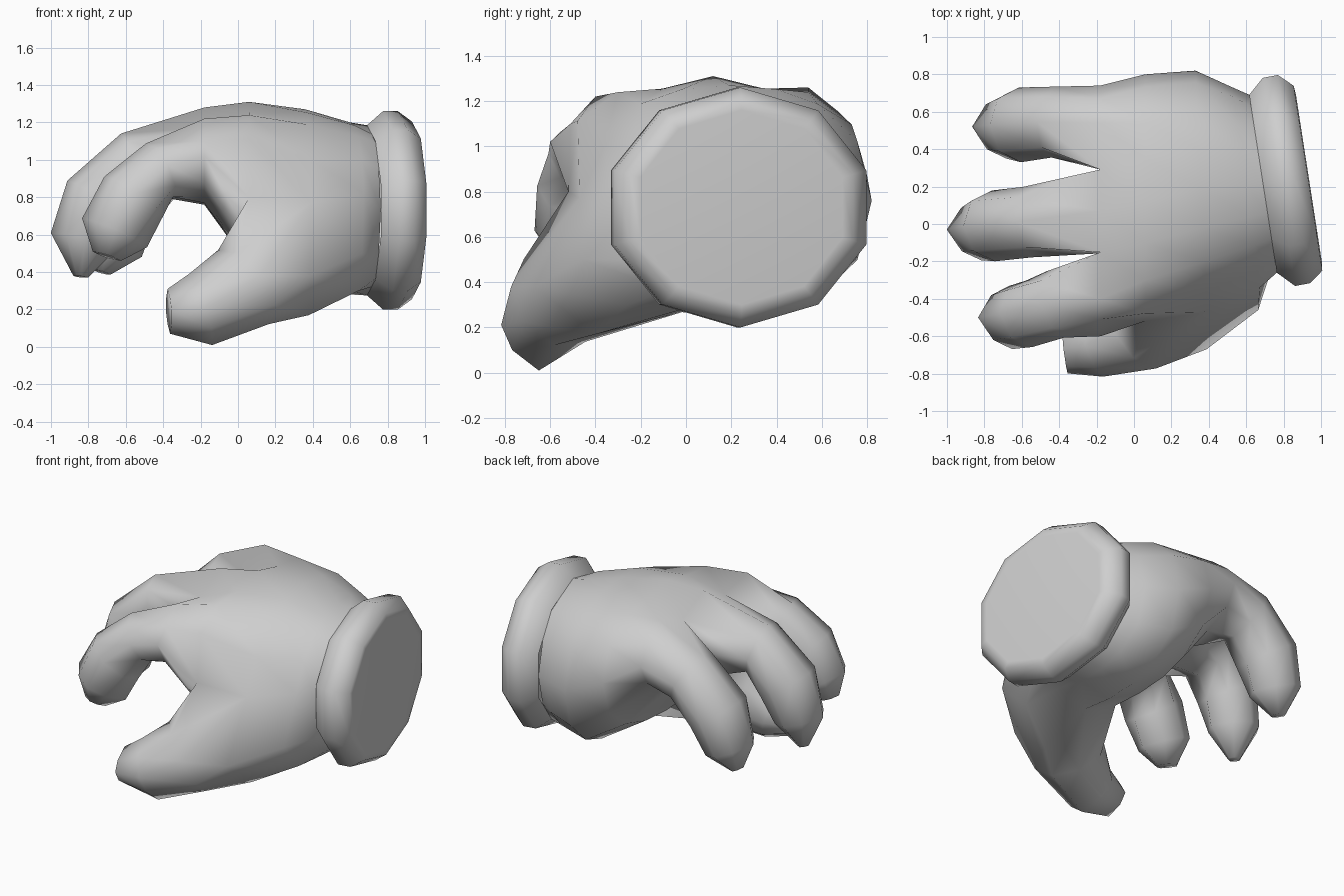
import bpy, bmesh, math
from mathutils import Vector

if "Cube" in bpy.data.objects:
    bpy.data.objects.remove(bpy.data.objects["Cube"])

grey = bpy.data.materials.new("light grey")
grey.diffuse_color = (0.62, 0.62, 0.62, 1)
grey.use_nodes = True
grey.node_tree.nodes["Principled BSDF"].inputs["Base Color"].default_value = grey.diffuse_color


def finish(bm, name):
    bmesh.ops.recalc_face_normals(bm, faces=bm.faces)
    for f in bm.faces:
        f.smooth = True
    mesh = bpy.data.meshes.new(name)
    bm.to_mesh(mesh)
    bm.free()
    mesh.materials.append(grey)
    bpy.context.collection.objects.link(bpy.data.objects.new(name, mesh))


def bridge(bm, a, b):
    n = len(a)
    for i in range(n):
        bm.faces.new((a[i], a[(i + 1) % n], b[(i + 1) % n], b[i]))


def grow(bm, base, sections):
    """Extrude an 8-point opening through oval sections (x, y, z, half width, half height)."""
    prev = base
    start = sum((v.co for v in base), Vector()) / 8
    centres = [start] + [Vector(s[:3]) for s in sections]
    for k, s in enumerate(sections, 1):
        d = centres[min(k + 1, len(sections))] - centres[k - 1]
        d.normalize()
        u = Vector((0, 1, 0))
        u = (u - d * u.dot(d)).normalized()
        v = u.cross(d)
        # the last two sections are more pointed across the finger
        flat = .8 if k > len(sections) - 2 else 1
        pts = [centres[k] + u * s[3] * math.cos(i * math.pi / 4)
               + v * s[4] * math.sin(i * math.pi / 4) * (flat if i % 2 else 1) for i in range(8)]
        # choose the starting point and winding that twist least
        options = [[pts[(o + w * i) % 8] for i in range(8)] for o in range(8) for w in (1, -1)]
        pts = min(options, key=lambda p: sum((p[i] - prev[i].co).length_squared for i in range(8)))
        ring = [bm.verts.new(p) for p in pts]
        bridge(bm, prev, ring)
        prev = ring
    bm.faces.new(prev)


# Palm: rounded sections from the wrist to the knuckles
bm = bmesh.new()
cols = [-.88, -.62, -.33, 0, .33, .62, .9]
stations = [  # x, y centre, z centre, half width, half height, shear
    (.69, .215, .73, .50, .455, -.155),
    (.60, .21, .74, .52, .46, -.14),
    (.36, .19, .76, .63, .51, -.05),
    (.06, .12, .87, .68, .44, 0),
    (-.18, .07, 1.02, .67, .26, 0)]
rings = []
for k, (x, yc, zc, ry, rz, sh) in enumerate(stations):
    prof = [(c, (1 - abs(c) ** 2.3) ** (1 / 2.3)) for c in cols]
    loop = prof + [(1, 0)] + [(c, -h) for c, h in reversed(prof)] + [(-1, 0)]
    if k == 0:  # the wrist follows the ten-sided cuff
        angles = [math.degrees(math.atan2(h, c)) for c, h in loop]
        radii = [math.cos(math.radians(18)) / math.cos(math.radians((t + 18) % 36 - 18)) for t in angles]
        loop = [(r * math.cos(math.radians(t)), r * math.sin(math.radians(t)))
                for r, t in zip(radii, angles)]
    rings.append([bm.verts.new((x + sh * ry * c, yc + ry * c, zc + rz * h)) for c, h in loop])

# Ball of the thumb (13-15, 0) and knuckle shaping (0, 1, 5): y, z per point
shape = {1: {15: (-.34, .82), 14: (-.46, .50), 13: (-.26, .30)},
         2: {0: (-.36, 1.0), 15: (-.47, .77), 14: (-.67, .38), 13: (-.40, .17)},
         3: {15: (-.52, .80), 14: (-.44, .58), 13: (-.30, .50)},
         4: {0: (-.51, 1.10), 1: (-.40, 1.22), 5: (.54, 1.26)}}
for k, moves in shape.items():
    for i, (y, z) in moves.items():
        rings[k][i].co.y, rings[k][i].co.z = y, z
# Grooves between the knuckles
for i in (2, 4):
    rings[4][i].co.z -= .10
    rings[3][i].co.z -= .04

for k in range(4):
    a, b = rings[k], rings[k + 1]
    for i in range(16):
        if k == 2 and i in (12, 13, 14):
            continue  # opening for the thumb
        j = (i + 1) % 16
        bm.faces.new((a[i], a[j], b[j], b[i]))

# Fingers grow from three openings that share the web points
e = rings[-1]
web1 = bm.verts.new((-.15, -.155, 1.0))
web2 = bm.verts.new((-.15, .295, .98))
grow(bm, e[0:3] + [web1] + e[12:16], [
    (-.42, -.43, .945, .185, .16), (-.56, -.48, .80, .18, .19),
    (-.66, -.50, .61, .17, .19), (-.70, -.52, .485, .06, .08)])
grow(bm, e[2:5] + [web2] + e[10:13] + [web1], [
    (-.57, .01, .98, .19, .17), (-.75, -.01, .79, .19, .19),
    (-.82, -.03, .57, .165, .185), (-.84, -.05, .375, .04, .04)])
grow(bm, e[4:11] + [web2], [
    (-.43, .545, .95, .19, .18), (-.61, .53, .76, .20, .19),
    (-.69, .52, .54, .17, .185), (-.73, .50, .40, .05, .05)])

# Thumb grows from the ball of the thumb
r2, r3 = rings[2], rings[3]
grow(bm, r2[12:16] + [r3[15], r3[14], r3[13], r3[12]], [
    (.03, -.58, .32, .22, .24),
    (-.2, -.65, .20, .17, .2), (-.37, -.67, .19, .13, .12)])
finish(bm, "gloved_hand")

# Cuff: ten-sided rolled rim, tilted like the wrist
bm = bmesh.new()
cuff = [  # x, y, half width, half height
    (.69, .215, .50, .455), (.775, .225, .585, .53),
    (.855, .24, .585, .53), (.93, .245, .52, .475), (.935, .245, .47, .43)]
prev = None
for x, y, ry, rz in cuff:
    ring = []
    for i in range(10):
        t = math.pi / 2 + i * math.pi / 5
        c = ry * math.cos(t)
        ring.append(bm.verts.new((x - .155 * c, y + c, .73 + rz * math.sin(t))))
    if prev:
        bridge(bm, prev, ring)
    prev = ring
bm.faces.new(prev)
finish(bm, "cuff")
